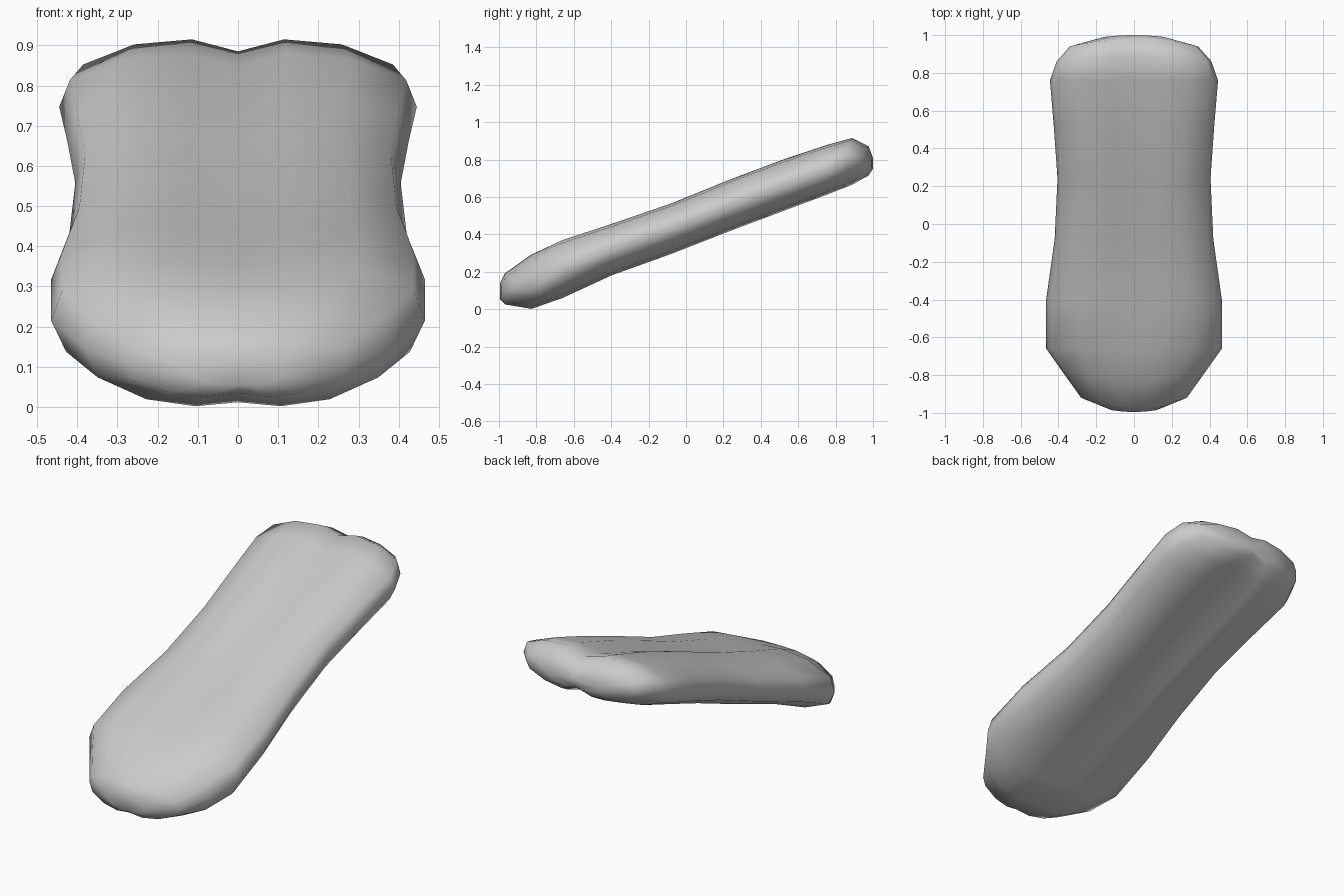
import bpy, bmesh

# Stations along the slab: y, half width, top z, bottom z, bow, top groove, bottom groove
STATIONS = [
    (-0.995, 0.12, 0.14, 0.055, 0.01, 0.00, 0.00),
    (-0.97, 0.28, 0.19, 0.025, 0.05, 0.00, 0.01),
    (-0.83, 0.38, 0.29, 0.002, 0.05, 0.00, 0.01),
    (-0.66, 0.465, 0.37, 0.06, 0.00, 0.01, 0.01),
    (-0.40, 0.465, 0.455, 0.18, 0.00, 0.02, 0.02),
    (-0.08, 0.42, 0.565, 0.295, 0.00, 0.02, 0.03),
    (0.24, 0.405, 0.695, 0.42, 0.00, 0.03, 0.04),
    (0.52, 0.425, 0.80, 0.525, 0.00, 0.03, 0.05),
    (0.76, 0.445, 0.88, 0.615, 0.00, 0.03, 0.05),
    (0.89, 0.41, 0.915, 0.665, -0.03, 0.03, 0.05),
    (0.98, 0.34, 0.87, 0.715, -0.04, 0.02, 0.03),
    (1.00, 0.16, 0.81, 0.75, -0.01, 0.01, 0.01),
]
# Half cross-section from top centre to bottom centre (fractions of half width, half height)
HALF = [(0, 1), (0.28, 1), (0.63, 0.9), (0.94, 0.5), (1, 0),
        (0.92, -0.5), (0.6, -0.88), (0.28, -1), (0, -1)]
PROFILE = HALF + [(-u, v) for u, v in HALF[-2:0:-1]]

bm = bmesh.new()
rings = []
for y, w, top, bottom, bow, groove_top, groove_bottom in STATIONS:
    mid, half = (top + bottom) / 2, (top - bottom) / 2
    ring = []
    for u, v in PROFILE:
        z = mid + half * v
        if u == 0:  # shallow channel along the centre line
            z += -groove_top if v > 0 else groove_bottom
        ring.append(bm.verts.new((u * w, y + bow * u * u, z)))
    rings.append(ring)

# Skin between neighbouring rings, then close both ends
n = len(PROFILE)
for a, b in zip(rings, rings[1:]):
    for i in range(n):
        j = (i + 1) % n
        bm.faces.new((a[i], a[j], b[j], b[i]))
for ring in (rings[0], rings[-1]):
    bm.faces.new(ring)
bmesh.ops.recalc_face_normals(bm, faces=bm.faces)
for f in bm.faces:
    f.smooth = True

mesh = bpy.data.meshes.new("padded_slab")
bm.to_mesh(mesh)
bm.free()
slab = bpy.data.objects.new("padded_slab", mesh)
bpy.context.collection.objects.link(slab)

# Plain grey
grey = bpy.data.materials.new("light_grey")
grey.diffuse_color = (0.6, 0.6, 0.6, 1)
mesh.materials.append(grey)
